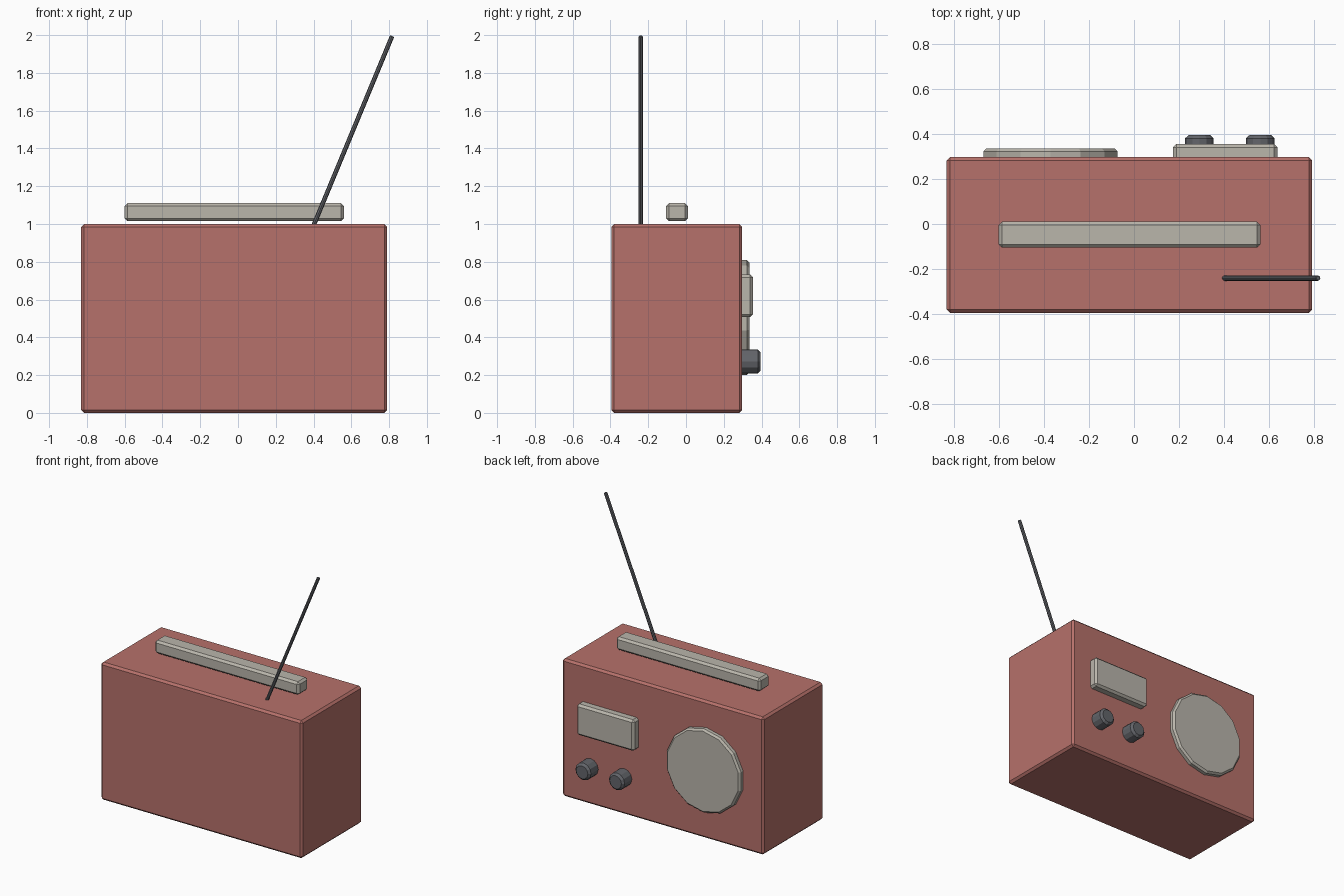
import bpy
from math import pi
from mathutils import Vector, Matrix

cube = bpy.data.objects.get("Cube")
if cube:
    bpy.data.objects.remove(cube, do_unlink=True)


def material(name, rgb):
    mat = bpy.data.materials.new(name)
    mat.use_nodes = True
    colour = (*rgb, 1)
    mat.diffuse_color = colour
    bsdf = next(n for n in mat.node_tree.nodes if n.type == "BSDF_PRINCIPLED")
    bsdf.inputs["Base Color"].default_value = colour
    return mat


red = material("faded red", (0.47, 0.165, 0.145))
cream = material("warm grey", (0.49, 0.465, 0.41))
dark = material("dark grey", (0.125, 0.13, 0.145))


def finish(name, mat, bevel):
    obj = bpy.context.object
    obj.name = name
    obj.data.materials.append(mat)
    mod = obj.modifiers.new("Chamfer", "BEVEL")
    mod.width = bevel
    mod.segments = 1
    mod.limit_method = "ANGLE"
    mod.angle_limit = pi / 4
    return obj


def box(name, low, high, mat, bevel):
    low, high = Vector(low), Vector(high)
    bpy.ops.mesh.primitive_cube_add(size=1, location=(low + high) / 2)
    obj = bpy.context.object
    obj.data.transform(Matrix.Diagonal((*(high - low), 1)))
    return finish(name, mat, bevel)


def rod(name, start, end, radius, sides, mat, bevel):
    start, end = Vector(start), Vector(end)
    axis = end - start
    bpy.ops.mesh.primitive_cylinder_add(vertices=sides, radius=radius, depth=axis.length,
                                        location=(start + end) / 2)
    obj = bpy.context.object
    obj.rotation_euler = Vector((0, 0, 1)).rotation_difference(axis).to_euler()
    return finish(name, mat, bevel)


# Case and carrying handle
box("case", (-0.83, -0.395, 0), (0.79, 0.297, 1), red, 0.015)
box("handle", (-0.6, -0.105, 1.015), (0.56, 0.01, 1.11), cream, 0.015)

# Speaker, tuning display and knobs on the back side
rod("speaker", (-0.37, 0.27, 0.505), (-0.37, 0.335, 0.505), 0.305, 14, cream, 0.013)
box("display", (0.173, 0.26, 0.507), (0.636, 0.355, 0.733), cream, 0.015)
for side, x in (("right", 0.29), ("left", 0.56)):
    rod(side + "_knob", (x, 0.26, 0.272), (x, 0.395, 0.272), 0.063, 12, dark, 0.015)

# Tilted aerial
rod("aerial", (0.395, -0.24, 0.98), (0.816, -0.24, 1.995), 0.012, 8, dark, 0.003)
